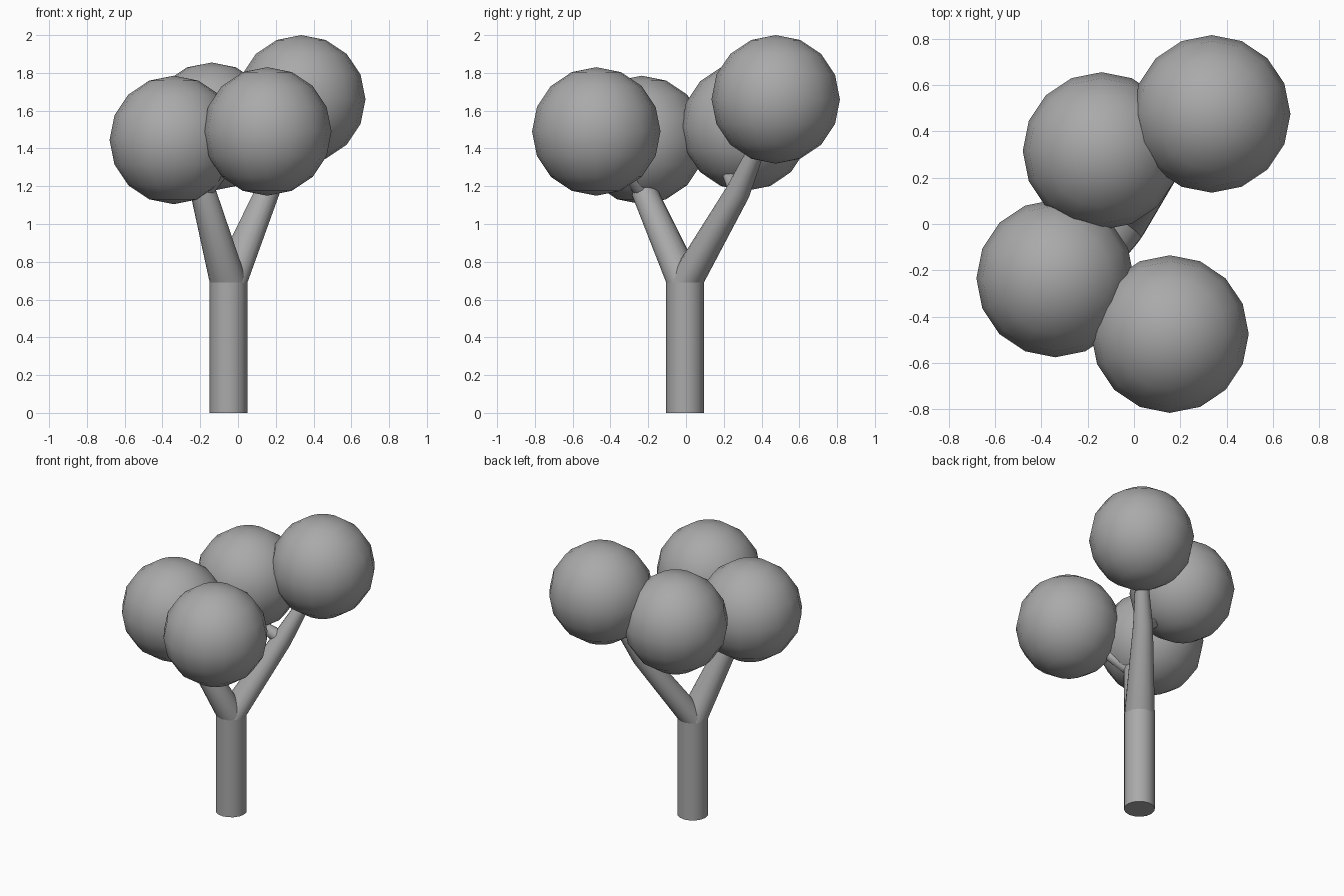
import bpy, bmesh, math
from mathutils import Vector

if "Cube" in bpy.data.objects:
    bpy.data.objects.remove(bpy.data.objects["Cube"], do_unlink=True)

grey = bpy.data.materials.new("plain_grey")
grey.use_nodes = True
grey.diffuse_color = (0.4, 0.4, 0.4, 1)
grey.node_tree.nodes["Principled BSDF"].inputs["Base Color"].default_value = (0.4, 0.4, 0.4, 1)

SIDES = 16


def finish(name, bm, angle):
    bmesh.ops.recalc_face_normals(bm, faces=bm.faces)
    mesh = bpy.data.meshes.new(name)
    bm.to_mesh(mesh)
    bm.free()
    obj = bpy.data.objects.new(name, mesh)
    bpy.context.collection.objects.link(obj)
    mesh.materials.append(grey)
    bpy.ops.object.select_all(action='DESELECT')
    obj.select_set(True)
    bpy.context.view_layer.objects.active = obj
    bpy.ops.object.shade_smooth_by_angle(angle=math.radians(angle))


def limb(name, stations):
    """Loft round rings through (centre, radius, ring normal) stations."""
    bm = bmesh.new()
    rings = []
    for centre, radius, normal in stations:
        n = Vector(normal).normalized()
        u = Vector((1, 0, 0))
        u = (u - n * u.dot(n)).normalized()
        v = n.cross(u)
        turns = [math.tau * i / SIDES for i in range(SIDES)]
        rings.append([bm.verts.new(Vector(centre) + radius * (u * math.cos(a) + v * math.sin(a)))
                      for a in turns])
    for low, high in zip(rings, rings[1:]):
        for i in range(SIDES):
            j = (i + 1) % SIDES
            bm.faces.new((low[i], low[j], high[j], high[i]))
    bm.faces.new(rings[0])
    bm.faces.new(rings[-1])
    finish(name, bm, 40)


def foliage(name, centre):
    bm = bmesh.new()
    bmesh.ops.create_uvsphere(bm, u_segments=16, v_segments=8, radius=0.34)
    bmesh.ops.translate(bm, verts=bm.verts, vec=centre)
    finish(name, bm, 40)


UP = (0, 0, 1)
fork = (-0.05, -0.005, 0.69)
front_joint = (-0.185, -0.22, 1.17)
back_joint = (0.155, 0.275, 1.17)

# Trunk
limb("trunk", [((-0.05, -0.005, 0), 0.1, UP), (fork, 0.1, UP)])

# Main branches share the trunk's top ring and bend into their foliage
limb("front_branch", [(fork, 0.1, UP), (front_joint, 0.068, (-0.35, -0.3, 1)),
                      ((-0.3, -0.23, 1.38), 0.035, (-0.5, 0, 1))])
limb("back_branch", [(fork, 0.1, UP), (back_joint, 0.065, (0.4, 0.5, 1)),
                     ((0.29, 0.42, 1.5), 0.035, (0.4, 0.4, 1))])

# Side twigs
limb("front_twig", [(front_joint, 0.05, (1, -0.9, 1)), ((0, -0.4, 1.38), 0.03, (1, -0.9, 1))])
limb("back_twig", [(back_joint, 0.05, (-1, -0.4, 0.7)), ((0, 0.22, 1.27), 0.03, (-1, -0.4, 0.7))])

# Foliage balls
foliage("foliage_back_left", (0.335, 0.475, 1.66))
foliage("foliage_back_right", (-0.14, 0.315, 1.515))
foliage("foliage_front_right", (-0.34, -0.235, 1.445))
foliage("foliage_front_left", (0.155, -0.475, 1.49))
